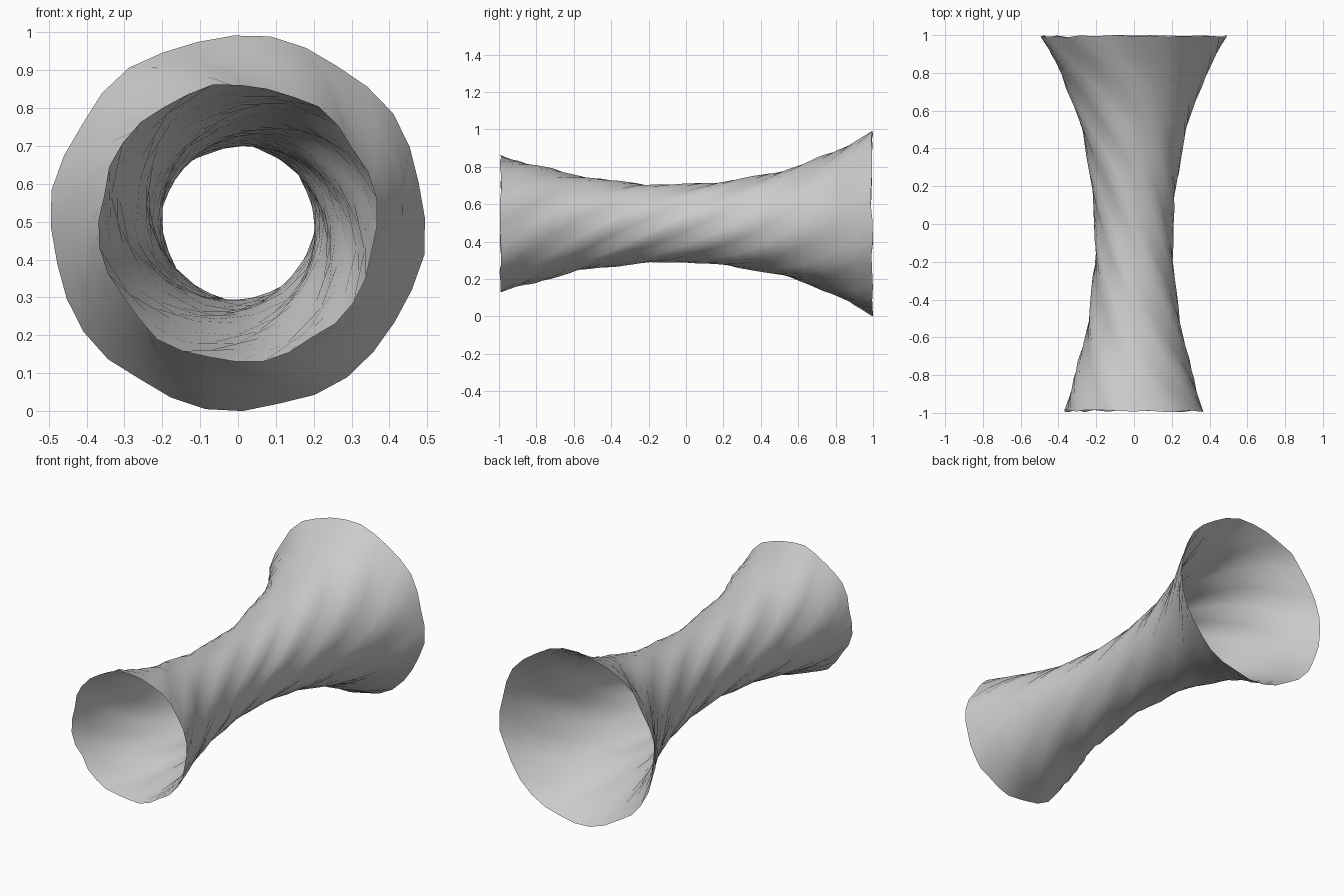
import bpy, bmesh, math, random

if "Cube" in bpy.data.objects:
    bpy.data.objects.remove(bpy.data.objects["Cube"])

random.seed(4)
SIDES, ROWS, LOBES, CENTRE_Z = 32, 22, 8, 0.495
TWIST = 2.2  # radians of spiral per unit of length

# radius along the tube axis (y, radius)
PROFILE = [(-0.99, 0.367), (-0.8, 0.312), (-0.6, 0.257), (-0.4, 0.227),
           (-0.2, 0.208), (0.0, 0.206), (0.2, 0.222), (0.4, 0.254),
           (0.6, 0.305), (0.8, 0.385), (0.993, 0.494)]


def radius(y):
    for (y0, r0), (y1, r1) in zip(PROFILE, PROFILE[1:]):
        if y <= y1 + 1e-6:
            return r0 + (r1 - r0) * (y - y0) / (y1 - y0)
    return PROFILE[-1][1]


# open flared tube with shallow spiral ridges
bm = bmesh.new()
phase = [random.uniform(-0.5, 0.5) for _ in range(SIDES)]
rings = []
for j in range(ROWS + 1):
    y = PROFILE[0][0] + (PROFILE[-1][0] - PROFILE[0][0]) * j / ROWS
    ring = []
    for i in range(SIDES):
        a = 2 * math.pi * i / SIDES
        r = radius(y) + 0.006 * math.cos(LOBES * a + phase[i])
        r += random.uniform(-0.002, 0.002)
        t = a + TWIST * y
        # slightly wavy rims
        dy = random.uniform(-0.007, 0.007)
        ring.append(bm.verts.new((r * math.cos(t), y + dy, CENTRE_Z + r * math.sin(t))))
    rings.append(ring)
for lower, upper in zip(rings, rings[1:]):
    for i in range(SIDES):
        k = (i + 1) % SIDES
        bm.faces.new((lower[i], upper[i], upper[k], lower[k]))
bmesh.ops.recalc_face_normals(bm, faces=bm.faces)
low = min(v.co.z for v in bm.verts)
bmesh.ops.translate(bm, verts=bm.verts, vec=(0, 0, -low))
for f in bm.faces:
    f.smooth = True

mesh = bpy.data.meshes.new("twisted_flared_tube")
bm.to_mesh(mesh)
bm.free()
tube = bpy.data.objects.new("twisted_flared_tube", mesh)
bpy.context.collection.objects.link(tube)
